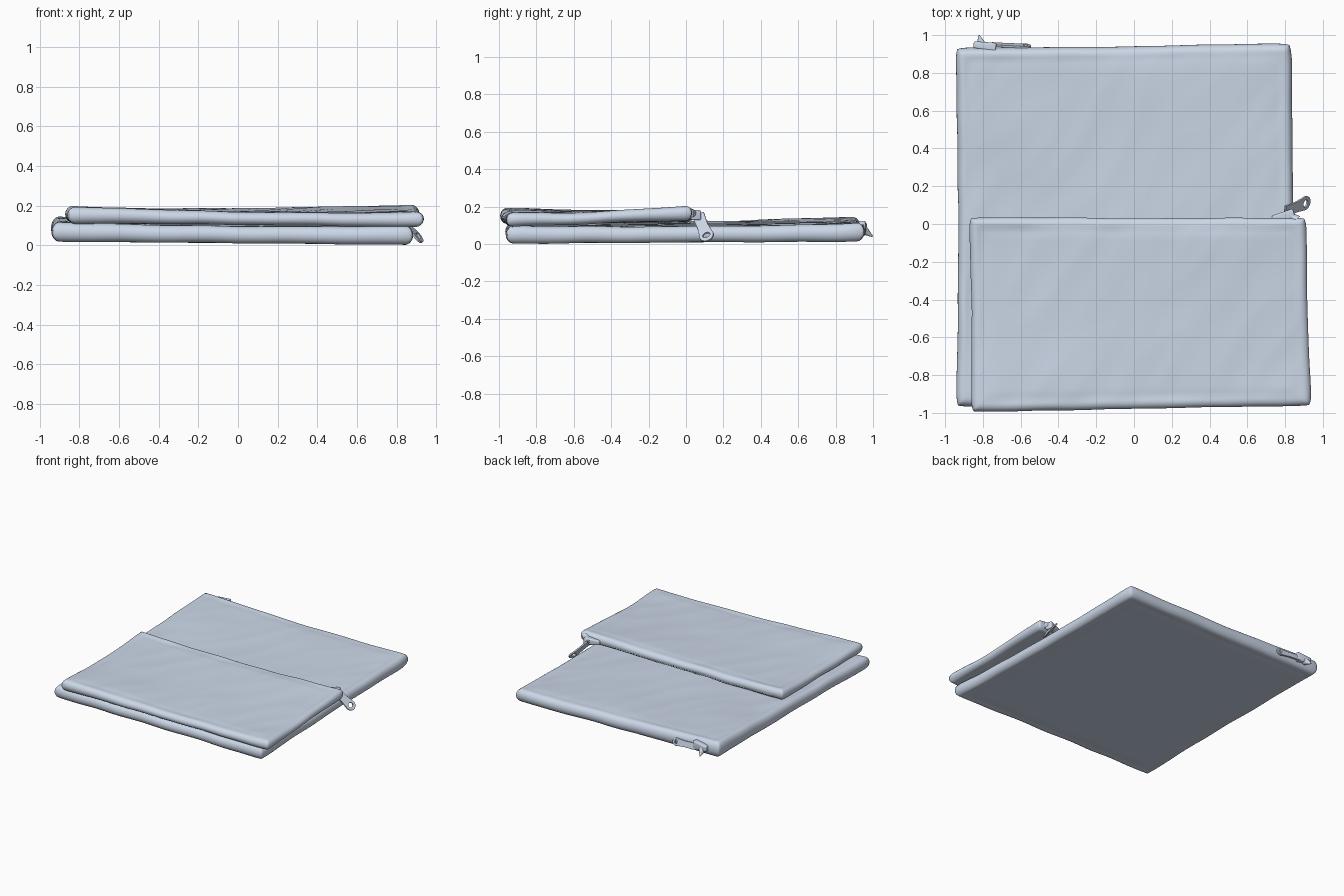
import bpy, bmesh, math
from mathutils import Vector, Matrix, noise

cube = bpy.data.objects.get("Cube")
if cube:
    bpy.data.objects.remove(cube)


def make_material(name, rgb):
    mat = bpy.data.materials.new(name)
    mat.use_nodes = True
    colour = (*rgb, 1)
    mat.diffuse_color = colour
    mat.node_tree.nodes["Principled BSDF"].inputs["Base Color"].default_value = colour
    return mat


FABRIC = make_material("pale blue grey", (0.60, 0.68, 0.80))


def finish(obj, angle=50):
    obj.data.materials.append(FABRIC)
    bpy.ops.object.select_all(action="DESELECT")
    obj.select_set(True)
    bpy.context.view_layer.objects.active = obj
    bpy.ops.object.shade_smooth_by_angle(angle=math.radians(angle))
    return obj


def from_bmesh(name, bm, angle=50):
    bmesh.ops.recalc_face_normals(bm, faces=bm.faces)
    mesh = bpy.data.meshes.new(name)
    bm.to_mesh(mesh)
    bm.free()
    obj = bpy.data.objects.new(name, mesh)
    bpy.context.collection.objects.link(obj)
    return finish(obj, angle)


def blend(corners, u, v):
    """Bilinear mix of the four corner values."""
    s, t = (u + 1) / 2, (v + 1) / 2
    a, b, c, d = corners
    return (a * (1 - s) + b * s) * (1 - t) + (c * (1 - s) + d * s) * t


class Pouch:
    """Flat padded bag: corner outline, corner heights, rounded rim, soft creases."""

    def __init__(self, xs, ys, low, high, bow, sag, seed):
        self.xs, self.ys, self.low, self.high = xs, ys, low, high
        self.bow, self.sag, self.seed = bow, sag, seed

    def point(self, u, v, side):
        # outline with hollow edges and slightly rounded corners
        cu = u * (1 - 0.015 * abs(v) ** 24)
        cv = v * (1 - 0.01 * abs(u) ** 30)
        x = blend(self.xs, cu, cv) - self.bow * u * (1 - v * v)
        y = blend(self.ys, cu, cv) - self.bow * 0.5 * v * (1 - u * u)
        # top stays high at the corners and sinks between them
        low = blend(self.low, u, v)
        high = blend(self.high, u, v) - self.sag * (1 - u * u * v * v)
        middle, half = (low + high) / 2, (high - low) / 2

        def rim(w, r):
            d = min((1 - abs(w)) / r, 1)
            return math.sqrt(max(0, 1 - (1 - d) ** 2))
        ry = 0.045 * (self.xs[1] - self.xs[0]) / (self.ys[2] - self.ys[0])
        z = middle + side * half * min(rim(u, 0.045), rim(v, ry))
        # shallow channel behind the rim, and cloth wrinkles on top
        d = min((1 - abs(u)) / 0.045, (1 - abs(v)) / ry)
        inside = max(0, min(1, d - 0.8))
        z -= side * 0.003 * math.exp(-((d - 1.7) / 0.5) ** 2)
        if side > 0:
            p = Vector((x * 2.2 + y, y * 2.2 - x * 0.6, self.seed))
            z += 0.008 * inside * noise.noise(p)
            fold = noise.noise(Vector((x * 5 - y * 3, x + y * 1.6, self.seed + 5)))
            z += 0.006 * inside * (0.3 - abs(fold))
        # gently wavy rim
        wave = noise.noise_vector(Vector((x * 4, y * 4, self.seed + 9))) * (1 - inside)
        z += 0.006 * wave.z
        return Vector((x + 0.005 * wave.x, y + 0.005 * wave.y, max(z, 0.0)))

    def build(self, name):
        edge = [0.09 * (1 - math.cos(k * math.pi / 16)) - 1 for k in range(9)]
        inner = [-0.91 + 1.82 * k / 52 for k in range(1, 52)]
        steps = edge + inner + [-e for e in reversed(edge)]
        last = len(steps) - 1
        bm = bmesh.new()
        layers = []
        for side in (1, -1):
            grid = {}
            for i, u in enumerate(steps):
                for j, v in enumerate(steps):
                    border = i in (0, last) or j in (0, last)
                    if side < 0 and border:
                        grid[i, j] = layers[0][i, j]
                    else:
                        grid[i, j] = bm.verts.new(self.point(u, v, side))
            layers.append(grid)
            for i in range(last):
                for j in range(last):
                    ring = [grid[i, j], grid[i + 1, j], grid[i + 1, j + 1], grid[i, j + 1]]
                    bm.faces.new(ring if side > 0 else ring[::-1])
        return from_bmesh(name, bm, 70)


# Bags: corner order is front -x, front +x, back -x, back +x
large = Pouch((-0.945, 0.888, -0.948, 0.836), (-0.97, -0.964, 0.934, 0.96),
              (0.018, 0.002, 0.024, 0.014), (0.118, 0.10, 0.148, 0.115),
              0.016, 0.013, 1.3)
small = Pouch((-0.862, 0.94, -0.875, 0.914), (-0.998, -0.962, 0.036, 0.034),
              (0.110, 0.092, 0.112, 0.126), (0.200, 0.172, 0.200, 0.212),
              0.007, 0.019, 4.7)
large.build("large_pouch")
small.build("small_pouch")


# Zipper teeth tucked under the hem of the small bag's mouth
bm = bmesh.new()
for k in range(70):
    p = small.point(-0.9 + 1.8 * k / 69, 1, 1)
    jitter = noise.noise(p * 9)
    p += Vector((0, -0.011, -0.016 + 0.006 * jitter))
    size = Matrix.Diagonal((0.015, 0.016 + 0.008 * jitter, 0.012, 1))
    bmesh.ops.create_cube(bm, size=1, matrix=Matrix.Translation(p) @ size)
from_bmesh("small_zipper_teeth", bm, 30)


def slider(name, centre, size, turn):
    """Wedge-shaped zipper slider body."""
    bm = bmesh.new()
    bmesh.ops.create_cube(bm, size=1)
    for vert in bm.verts:
        if vert.co.x < 0:
            vert.co.z *= 0.6
            vert.co.y *= 0.7
    place = Matrix.Translation(centre) @ Matrix.Rotation(turn, 4, "Z")
    bm.transform(place @ Matrix.Diagonal((*size, 1)))
    bmesh.ops.bevel(bm, geom=bm.edges[:], offset=0.008, segments=3,
                    profile=0.5, affect="EDGES")
    return from_bmesh(name, bm)


def pull_tab(name, start, end, face, width):
    """Flat tapered tab with an eyelet at its far end."""
    start, end = Vector(start), Vector(end)
    along = (end - start).normalized()
    normal = Vector(face)
    normal = (normal - along * normal.dot(along)).normalized()
    across = normal.cross(along)
    length, r = (end - start).length, width / 2
    arc = [math.radians(-110 + 220 * k / 16) for k in range(17)]
    outline = [(length + r * math.cos(a), r * math.sin(a)) for a in arc]
    outline += [(length * 0.55, r * 0.75), (0, r * 0.85), (0, -r * 0.85), (length * 0.55, -r * 0.75)]
    circle = [2 * math.pi * k / 16 for k in range(16)]
    hole = [(length + r * 0.5 * math.cos(a), r * 0.6 * math.sin(a)) for a in circle]
    curve = bpy.data.curves.new(name, "CURVE")
    curve.dimensions, curve.fill_mode = "2D", "BOTH"
    curve.extrude, curve.bevel_depth = 0.004, 0.002
    for loop in (outline, hole):
        spline = curve.splines.new("POLY")
        spline.points.add(len(loop) - 1)
        spline.use_cyclic_u = True
        for pt, (a, b) in zip(spline.points, loop):
            pt.co = (a, b, 0, 1)
    obj = bpy.data.objects.new(name, curve)
    bpy.context.collection.objects.link(obj)
    basis = Matrix((along, across, normal)).transposed().to_4x4()
    obj.matrix_world = Matrix.Translation(start) @ basis
    bpy.ops.object.select_all(action="DESELECT")
    obj.select_set(True)
    bpy.context.view_layer.objects.active = obj
    bpy.ops.object.convert(target="MESH")
    return finish(bpy.context.object, 35)


def loose_tip(name, start, end, radius):
    """Pointed end of zipper tape sticking out of the mouth."""
    start, end = Vector(start), Vector(end)
    axis = end - start
    bm = bmesh.new()
    bmesh.ops.create_cone(bm, cap_ends=True, segments=12, radius1=radius,
                          radius2=0.004, depth=axis.length)
    turn = axis.to_track_quat("Z", "Y").to_matrix().to_4x4()
    bm.transform(Matrix.Translation((start + end) / 2) @ turn)
    return from_bmesh(name, bm)


# Zipper hardware on the large bag, lying along the back edge
slider("large_slider", (-0.79, 0.942, 0.09), (0.12, 0.05, 0.07), math.radians(-8))
pull_tab("large_pull", (-0.75, 0.95, 0.08), (-0.575, 0.942, 0.07), (0, 1, 0.3), 0.055)
loose_tip("large_tape_end", (-0.805, 0.935, 0.085), (-0.82, 0.998, 0.04), 0.032)

# Zipper hardware on the small bag, hanging off its back corner
slider("small_slider", (0.79, 0.04, 0.155), (0.12, 0.055, 0.055), math.radians(15))
pull_tab("small_pull", (0.80, 0.065, 0.155), (0.905, 0.11, 0.045), (0.6, -0.3, 0.6), 0.075)
loose_tip("small_tape_end", (0.86, 0.02, 0.165), (0.80, 0.072, 0.165), 0.028)
